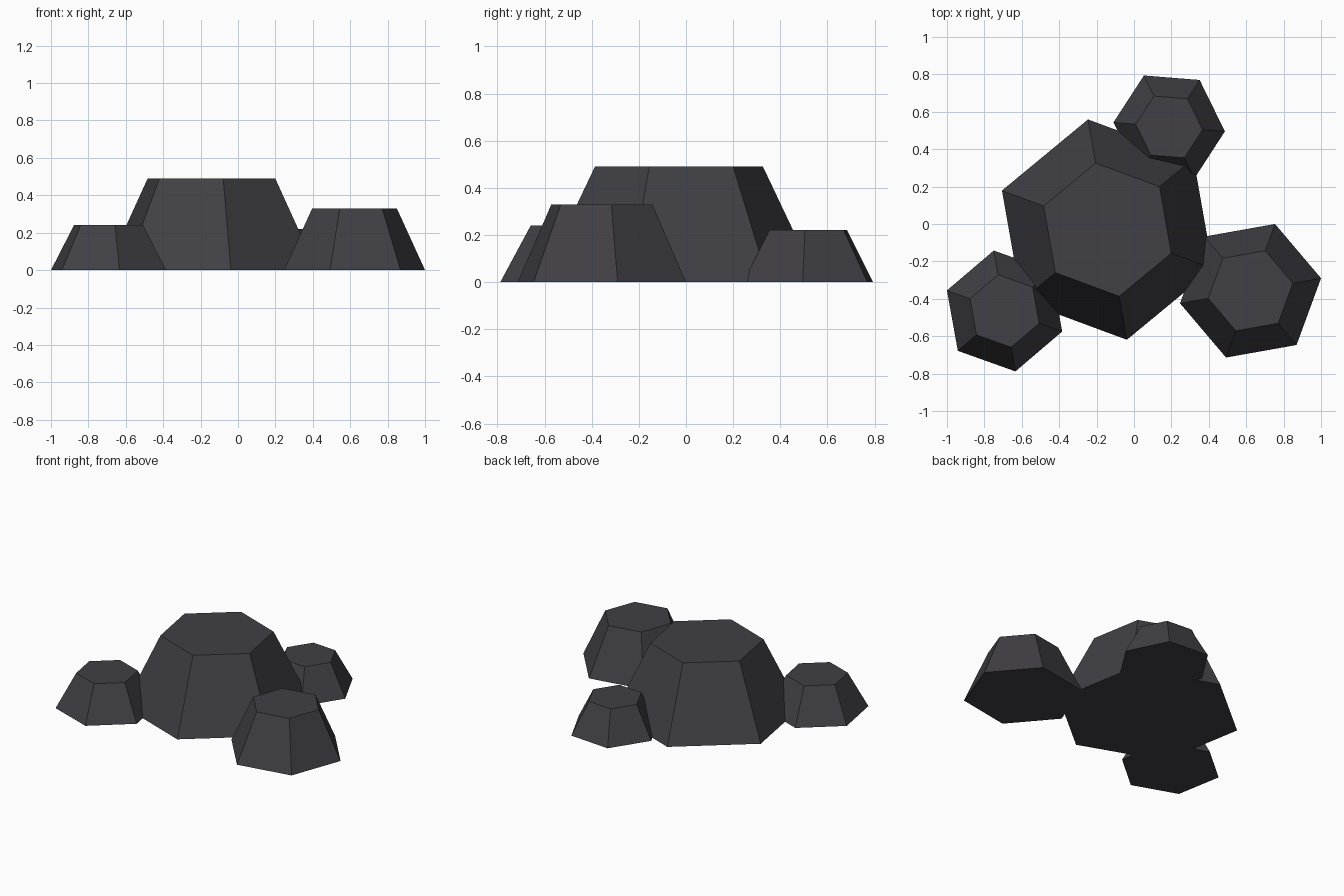
import bpy, bmesh
from mathutils import Vector

if "Cube" in bpy.data.objects:
    bpy.data.objects.remove(bpy.data.objects["Cube"])

# One dark stone colour
stone = bpy.data.materials.new("dark stone")
stone.diffuse_color = (0.052, 0.050, 0.059, 1.0)
stone.use_nodes = True
stone.node_tree.nodes["Principled BSDF"].inputs["Base Color"].default_value = stone.diffuse_color


def rock(name, centre, a, b, height, taper=0.6):
    """Stretched six-sided frustum; a and b are neighbouring base corners from the centre."""
    a, b, c = Vector(a), Vector(b), Vector(centre)
    ring = [a, b, b - a, -a, -b, a - b]
    bm = bmesh.new()
    base = [bm.verts.new((*(c + p), 0)) for p in ring]
    top = [bm.verts.new((*(c + p * taper), height)) for p in ring]
    bm.faces.new(base[::-1])
    bm.faces.new(top)
    for i in range(6):
        j = (i + 1) % 6
        bm.faces.new((base[i], base[j], top[j], top[i]))
    bmesh.ops.recalc_face_normals(bm, faces=bm.faces)
    mesh = bpy.data.meshes.new(name)
    bm.to_mesh(mesh)
    bm.free()
    mesh.materials.append(stone)
    obj = bpy.data.objects.new(name, mesh)
    bpy.context.collection.objects.link(obj)
    return obj


# Large middle rock and three smaller rocks leaning into it
rock("main_rock", (-0.142, -0.03), (-0.104, 0.589), (-0.564, 0.209), 0.49, 0.605)
rock("right_rock", (0.623, -0.357), (0.131, 0.357), (-0.246, 0.29), 0.33)
rock("back_rock", (0.188, 0.519), (-0.135, 0.275), (-0.298, 0.024), 0.22)
rock("left_rock", (-0.692, -0.465), (-0.058, 0.323), (-0.308, 0.11), 0.24)
